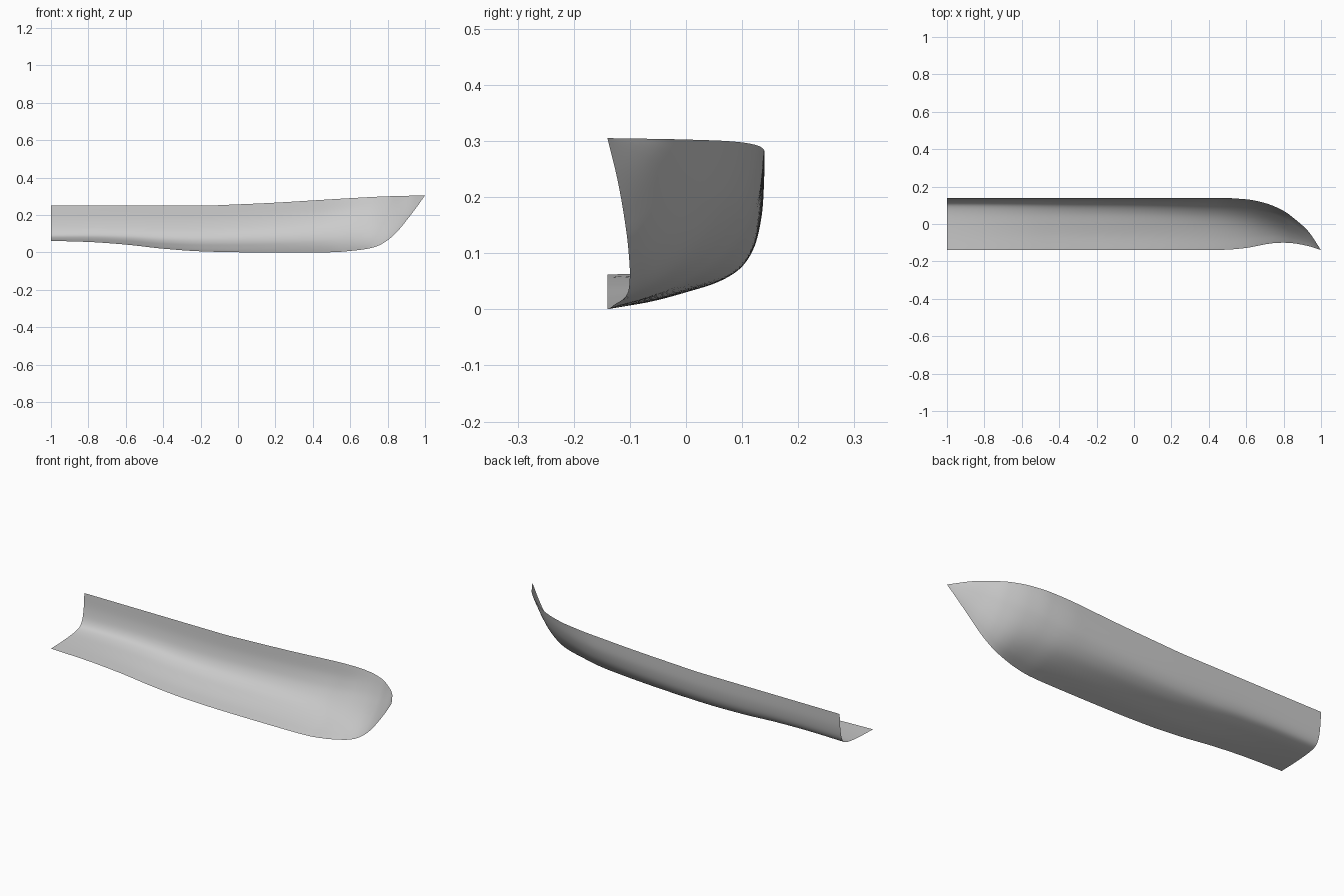
import bpy, bmesh

if "Cube" in bpy.data.objects:
    bpy.data.objects.remove(bpy.data.objects["Cube"])


def curve(knots, t):
    """Smooth, overshoot-free interpolation through (t, value) knots."""
    n = len(knots)
    i = 0
    while i < n - 2 and t > knots[i + 1][0]:
        i += 1

    def sec(j):
        return (knots[j + 1][1] - knots[j][1]) / (knots[j + 1][0] - knots[j][0])

    def slope(j):
        if j == 0:
            return sec(0)
        if j == n - 1:
            return sec(n - 2)
        a, b = sec(j - 1), sec(j)
        return 0 if a * b <= 0 else 2 * a * b / (a + b)

    h = knots[i + 1][0] - knots[i][0]
    s = (t - knots[i][0]) / h
    return ((2*s**3 - 3*s**2 + 1) * knots[i][1] + (s**3 - 2*s**2 + s) * h * slope(i)
            + (3*s**2 - 2*s**3) * knots[i + 1][1] + (s**3 - s**2) * h * slope(i + 1))


# Keel / stem line and sheer (top edge) line along x
KEEL_Z = [(-1, .062), (-.8, .056), (-.6, .042), (-.4, .02), (-.2, .006), (0, .001), (.2, 0),
          (.5, .001), (.6, .008), (.7, .021), (.75, .036), (.8, .065), (.85, .11),
          (.9, .17), (.95, .235), (1, .305)]
KEEL_Y = [(-1, -.14), (.4, -.14), (.5, -.137), (.6, -.128), (.7, -.109), (.75, -.102),
          (.8, -.1), (.85, -.103), (.9, -.111), (.95, -.123), (1, -.14)]
SHEER_Z = [(-1, .25), (-.2, .25), (0, .257), (.2, .266), (.4, .278), (.6, .29),
           (.8, .3), (1, .305)]
SHEER_Y = [(-1, .14), (.45, .14), (.6, .132), (.7, .112), (.8, .07), (.87, .018),
           (.93, -.037), (1, -.14)]

# Section shapes, from keel (0, 0) to sheer (1, 1), at a few stations along x
SECTIONS = [
    (-1, [(0, 0), (.25, .01), (.5, .03), (.7, .06), (.86, .13), (.94, .3), (.985, .65), (1, 1)]),
    (-.1, [(0, 0), (.25, .04), (.5, .11), (.71, .19), (.86, .31), (.95, .5), (.99, .75), (1, 1)]),
    (.4, [(0, 0), (.25, .06), (.48, .14), (.67, .24), (.82, .38), (.92, .55), (.98, .77), (1, 1)]),
    (.82, [(0, 0), (.2, .1), (.38, .22), (.54, .36), (.69, .52), (.82, .68), (.92, .84), (1, 1)]),
    (1, [(0, 0), (.16, .12), (.31, .25), (.46, .39), (.61, .54), (.75, .69), (.88, .84), (1, 1)]),
]

NX, NS = 120, 42


def section_point(x, s):
    """Point on the hull at station x, s running 0..1 from keel to sheer."""
    uv = []
    for axis in (0, 1):
        ctrl = [(k / 7, curve([(sx, pts[k][axis]) for sx, pts in SECTIONS], x)) for k in range(8)]
        uv.append(curve(ctrl, s))
    ky, kz = curve(KEEL_Y, x), curve(KEEL_Z, x)
    return (x, ky + uv[0] * (curve(SHEER_Y, x) - ky), kz + uv[1] * (curve(SHEER_Z, x) - kz))


# Loft the open half hull, stations packed closer toward the bow
bm = bmesh.new()
rows = []
for i in range(NX + 1):
    x = 1 - 2 * (1 - i / NX) ** 1.4
    rows.append([bm.verts.new(section_point(x, j / NS)) for j in range(NS + 1)])
for a, b in zip(rows, rows[1:]):
    for j in range(NS):
        bm.faces.new((a[j], a[j + 1], b[j + 1], b[j])).smooth = True
bmesh.ops.remove_doubles(bm, verts=bm.verts, dist=1e-5)

mesh = bpy.data.meshes.new("half_hull")
bm.to_mesh(mesh)
bm.free()
hull = bpy.data.objects.new("half_hull", mesh)
bpy.context.collection.objects.link(hull)

# Plain grey hull colour
grey = bpy.data.materials.new("light_grey")
grey.diffuse_color = (.6, .6, .6, 1)
grey.use_nodes = True
grey.node_tree.nodes["Principled BSDF"].inputs["Base Color"].default_value = grey.diffuse_color
mesh.materials.append(grey)
